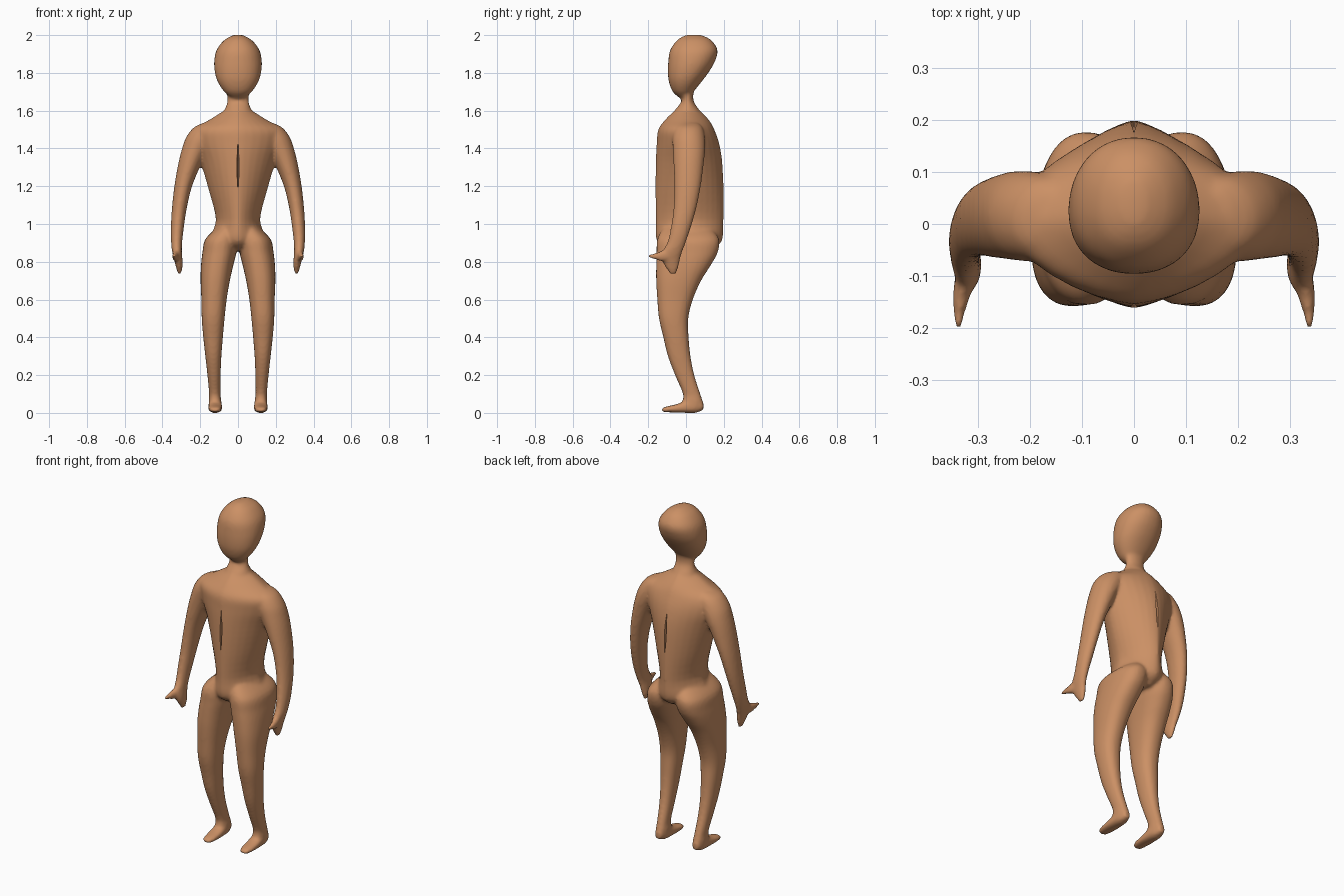
import bpy, bmesh, math

skin = bpy.data.materials.new("warm brown skin")
skin.diffuse_color = (0.60, 0.28, 0.13, 1)
SIDES, STEPS = 32, 4


def spline(rings):
    """Catmull-Rom interpolation between cross-sections."""
    out = []
    for i in range(len(rings) - 1):
        p0, p1 = rings[max(i - 1, 0)], rings[i]
        p2, p3 = rings[i + 1], rings[min(i + 2, len(rings) - 1)]
        for s in range(STEPS):
            t = s / STEPS
            out.append([0.5 * (2 * b + (c - a) * t + (2 * a - 5 * b + 4 * c - d) * t * t
                               + (3 * b - a - 3 * c + d) * t ** 3)
                        for a, b, c, d in zip(p0, p1, p2, p3)])
    return out + [list(rings[-1])]


def loft(bm, rings, power=2.0, axis="z", mirror=False):
    """Closed tube through rings (position, x0, x1, b0, b1); power shapes the ring."""
    for side in ((1, -1) if mirror else (1,)):
        loops = []
        for pos, x0, x1, b0, b1 in spline(rings):
            loop = []
            for k in range(SIDES):
                a = 2 * math.pi * k / SIDES
                c, s = math.cos(a), math.sin(a)
                u = math.copysign(abs(c) ** (2 / power), c)
                v = math.copysign(abs(s) ** (2 / power), s)
                x = side * ((x0 + x1) / 2 + u * (x1 - x0) / 2)
                b = (b0 + b1) / 2 + v * (b1 - b0) / 2
                loop.append(bm.verts.new((x, b, pos) if axis == "z" else (x, pos, b)))
            loops.append(loop)
        faces = [bm.faces.new(loops[0]), bm.faces.new(loops[-1][::-1])]
        for lo, hi in zip(loops, loops[1:]):
            for k in range(SIDES):
                j = (k + 1) % SIDES
                faces.append(bm.faces.new((lo[k], hi[k], hi[j], lo[j])))
        bmesh.ops.recalc_face_normals(bm, faces=faces)


def finish(bm, name):
    me = bpy.data.meshes.new(name)
    bm.to_mesh(me)
    bm.free()
    me.materials.append(skin)
    ob = bpy.data.objects.new(name, me)
    bpy.context.collection.objects.link(ob)
    return ob


bm = bmesh.new()

# Torso: ridged down the middle of chest and back
torso = [(z, -w, w, f, b) for z, w, f, b in (
    (0.86, 0.06, -0.09, 0.13), (0.91, 0.15, -0.155, 0.190), (1.02, 0.117, -0.160, 0.198),
    (1.18, 0.155, -0.162, 0.199), (1.33, 0.20, -0.160, 0.192), (1.43, 0.24, -0.155, 0.175),
    (1.50, 0.24, -0.147, 0.150), (1.55, 0.155, -0.112, 0.122), (1.60, 0.075, -0.062, 0.075))]
loft(bm, torso, power=1.6)

# Neck
loft(bm, [(1.54, -0.10, 0.10, -0.09, 0.10), (1.60, -0.072, 0.072, -0.060, 0.072),
          (1.66, -0.056, 0.056, -0.022, 0.038), (1.74, -0.07, 0.07, -0.05, 0.05)])

# Head
loft(bm, [(z, -w, w, f, b) for z, w, f, b in (
    (1.668, 0.035, -0.035, 0.020), (1.70, 0.073, -0.070, 0.040), (1.75, 0.106, -0.090, 0.080),
    (1.80, 0.122, -0.096, 0.118), (1.86, 0.126, -0.094, 0.153), (1.92, 0.114, -0.084, 0.167),
    (1.97, 0.077, -0.050, 0.137), (1.995, 0.036, -0.012, 0.095), (2.002, 0.012, 0.02, 0.06))],
    power=2.15)

# Legs
loft(bm, [(0.98, 0.0, 0.11, -0.12, 0.13), (0.92, 0.0, 0.173, -0.152, 0.175),
          (0.85, 0.008, 0.188, -0.156, 0.168), (0.78, 0.025, 0.196, -0.158, 0.130),
          (0.70, 0.043, 0.198, -0.158, 0.080), (0.60, 0.060, 0.194, -0.152, 0.036),
          (0.50, 0.071, 0.192, -0.143, 0.012), (0.40, 0.080, 0.184, -0.120, 0.014),
          (0.30, 0.088, 0.173, -0.096, 0.024), (0.20, 0.092, 0.162, -0.058, 0.044),
          (0.10, 0.093, 0.153, -0.016, 0.076), (0.06, 0.088, 0.155, -0.02, 0.088),
          (0.02, 0.090, 0.153, -0.02, 0.088)], power=2.3, mirror=True)

# Feet
loft(bm, [(-0.127, 0.105, 0.138, 0.009, 0.022), (-0.11, 0.091, 0.151, 0.004, 0.032),
          (-0.05, 0.084, 0.157, 0.002, 0.046), (0.0, 0.084, 0.157, 0.0, 0.064),
          (0.05, 0.088, 0.154, 0.0, 0.075), (0.092, 0.103, 0.140, 0.015, 0.058)],
     power=2.4, axis="y", mirror=True)

# Arms and hands
loft(bm, [(1.535, 0.10, 0.185, -0.04, 0.065), (1.51, 0.09, 0.235, -0.062, 0.088),
          (1.46, 0.11, 0.274, -0.072, 0.100), (1.40, 0.15, 0.296, -0.070, 0.102),
          (1.32, 0.193, 0.316, -0.066, 0.094), (1.20, 0.243, 0.337, -0.062, 0.078),
          (1.08, 0.272, 0.350, -0.066, 0.054), (0.97, 0.288, 0.356, -0.082, 0.022),
          (0.90, 0.296, 0.354, -0.100, -0.002), (0.85, 0.297, 0.348, -0.128, -0.020),
          (0.81, 0.294, 0.338, -0.128, -0.032), (0.77, 0.294, 0.328, -0.108, -0.040),
          (0.737, 0.302, 0.318, -0.085, -0.052)], mirror=True)

# Thumbs
loft(bm, [(-0.09, 0.302, 0.342, 0.80, 0.87), (-0.13, 0.312, 0.348, 0.802, 0.857),
          (-0.17, 0.324, 0.348, 0.815, 0.844), (-0.199, 0.328, 0.344, 0.821, 0.837)],
     axis="y", mirror=True)

body = finish(bm, "body")

# Narrow pointed slits in the middle of chest and back
bm = bmesh.new()
for y in (-0.16, 0.196):
    loft(bm, [(1.19, -0.001, 0.001, y - 0.02, y + 0.02), (1.30, -0.006, 0.006, y - 0.02, y + 0.02),
              (1.43, -0.001, 0.001, y - 0.02, y + 0.02)])
cutter = finish(bm, "slit_cutter")
cutter.hide_render = True
cutter.hide_viewport = True

# Fuse the parts into one smooth skin
remesh = body.modifiers.new("fuse", "REMESH")
remesh.mode = "VOXEL"
remesh.voxel_size = 0.009
remesh.use_smooth_shade = True
smooth = body.modifiers.new("soften", "SMOOTH")
smooth.factor = 0.5
smooth.iterations = 5
cut = body.modifiers.new("slits", "BOOLEAN")
cut.operation = "DIFFERENCE"
cut.solver = "EXACT"
cut.object = cutter
